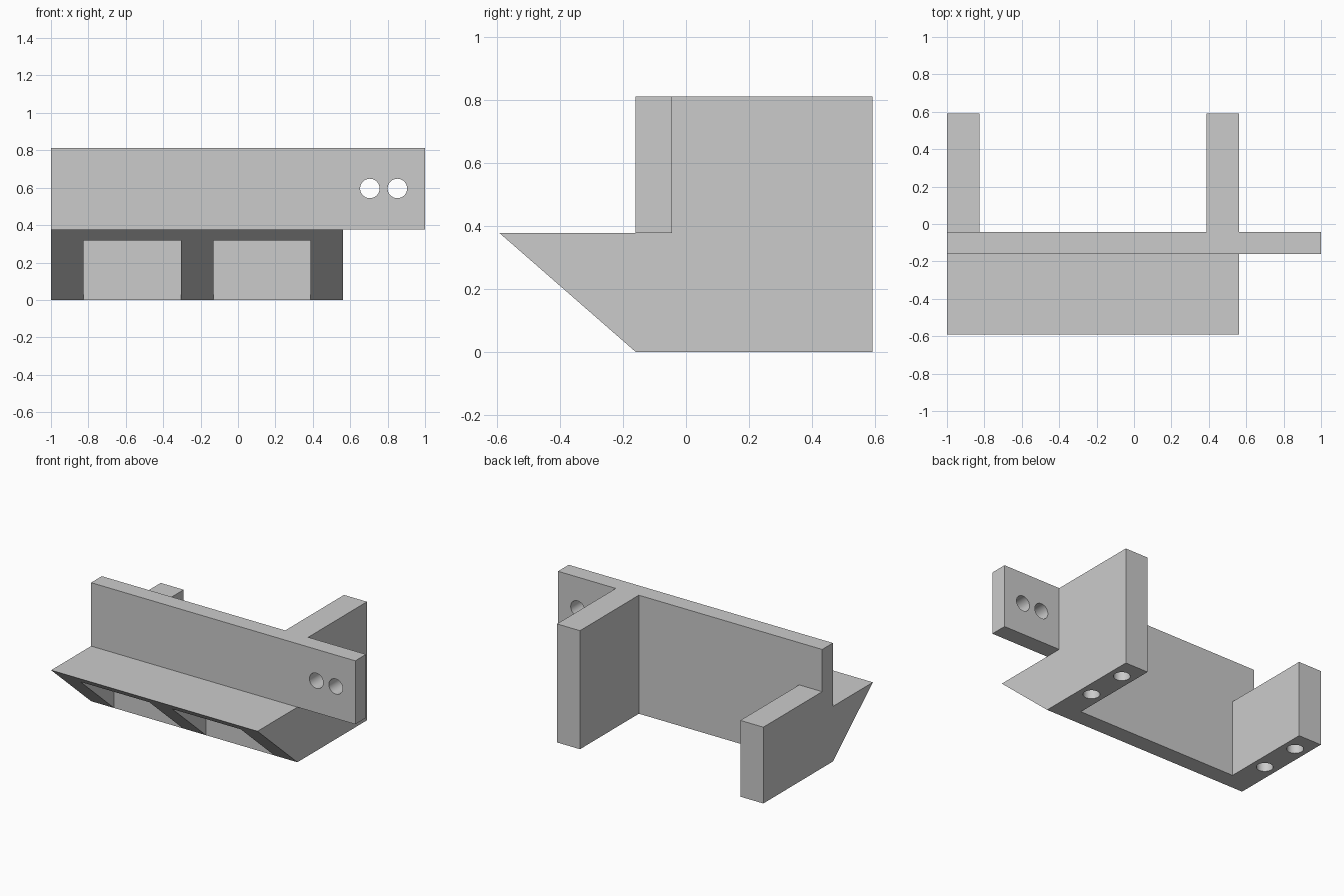
import bpy, bmesh
from math import radians
from mathutils import Matrix, Vector

if "Cube" in bpy.data.objects:
    bpy.data.objects.remove(bpy.data.objects["Cube"])

grey = bpy.data.materials.new("plain_grey")
grey.use_nodes = True
colour = (0.6, 0.6, 0.6, 1)
grey.diffuse_color = colour
grey.node_tree.nodes["Principled BSDF"].inputs["Base Color"].default_value = colour

# Shared dimensions
LEFT, RIGHT = -1.0, 0.562
FRONT, BACK, REAR = -0.16, -0.044, 0.592
SHELF, TOP, LOW_ARM = 0.377, 0.811, 0.522
THICK, HOLE = 0.174, 0.052


def finish(bm, name):
    bmesh.ops.recalc_face_normals(bm, faces=bm.faces)
    mesh = bpy.data.meshes.new(name)
    bm.to_mesh(mesh)
    bm.free()
    mesh.materials.append(grey)
    obj = bpy.data.objects.new(name, mesh)
    bpy.context.collection.objects.link(obj)
    return obj


def extrude_x(name, profile, x0, x1):
    """Solid from a (y, z) profile swept from x0 to x1."""
    bm = bmesh.new()
    face = bm.faces.new([bm.verts.new((x0, y, z)) for y, z in profile])
    out = bmesh.ops.extrude_face_region(bm, geom=[face])["geom"]
    moved = [v for v in out if isinstance(v, bmesh.types.BMVert)]
    bmesh.ops.translate(bm, verts=moved, vec=(x1 - x0, 0, 0))
    return finish(bm, name)


def box(name, x0, x1, y0, y1, z0, z1):
    return extrude_x(name, [(y0, z0), (y1, z0), (y1, z1), (y0, z1)], x0, x1)


def cylinder(name, centre, depth, turn=0):
    bm = bmesh.new()
    matrix = Matrix.Translation(Vector(centre)) @ Matrix.Rotation(turn, 4, "X")
    bmesh.ops.create_cone(bm, cap_ends=True, segments=48, radius1=HOLE,
                          radius2=HOLE, depth=depth, matrix=matrix)
    return finish(bm, name)


def combine(target, tool, operation):
    mod = target.modifiers.new(tool.name, "BOOLEAN")
    mod.operation, mod.solver, mod.object = operation, "EXACT", tool
    bpy.context.view_layer.objects.active = target
    bpy.ops.object.modifier_apply(modifier=mod.name)
    bpy.data.objects.remove(tool)


# Lower panel with its wedge-shaped shelf
bracket = extrude_x("bracket", [(FRONT, 0), (BACK, 0), (BACK, SHELF),
                                (-REAR, SHELF)], LEFT, RIGHT)

# Pockets under the shelf leave three gussets
for x0, x1 in ((LEFT + THICK, -0.304), (-0.131, RIGHT - THICK)):
    combine(bracket, box("pocket", x0, x1, -0.8, FRONT, -0.2, 0.318), "DIFFERENCE")

# Long upper plate and the two rear arms
combine(bracket, box("plate", LEFT, 1, FRONT, BACK, SHELF, TOP), "UNION")
for x0, height in ((LEFT, LOW_ARM), (RIGHT - THICK, TOP)):
    combine(bracket, box("arm", x0, x0 + THICK, BACK, REAR, 0, height), "UNION")

# Two holes through the plate end
for x in (0.705, 0.852):
    combine(bracket, cylinder("plate_hole", (x, FRONT, 0.596), 1, radians(90)),
            "DIFFERENCE")

# Blind holes in the underside of each arm
for x in (LEFT + THICK / 2, RIGHT - THICK / 2):
    for y in (0.16, 0.45):
        combine(bracket, cylinder("arm_hole", (x, y, 0), 0.5), "DIFFERENCE")

# Merge flush faces and shade only the holes smooth
bm = bmesh.new()
bm.from_mesh(bracket.data)
bmesh.ops.remove_doubles(bm, verts=bm.verts, dist=0.0001)
bmesh.ops.dissolve_limit(bm, angle_limit=radians(1), verts=bm.verts, edges=bm.edges)
bm.to_mesh(bracket.data)
bm.free()
bpy.ops.object.select_all(action="DESELECT")
bracket.select_set(True)
bpy.context.view_layer.objects.active = bracket
bpy.ops.object.shade_smooth_by_angle(angle=radians(30))
